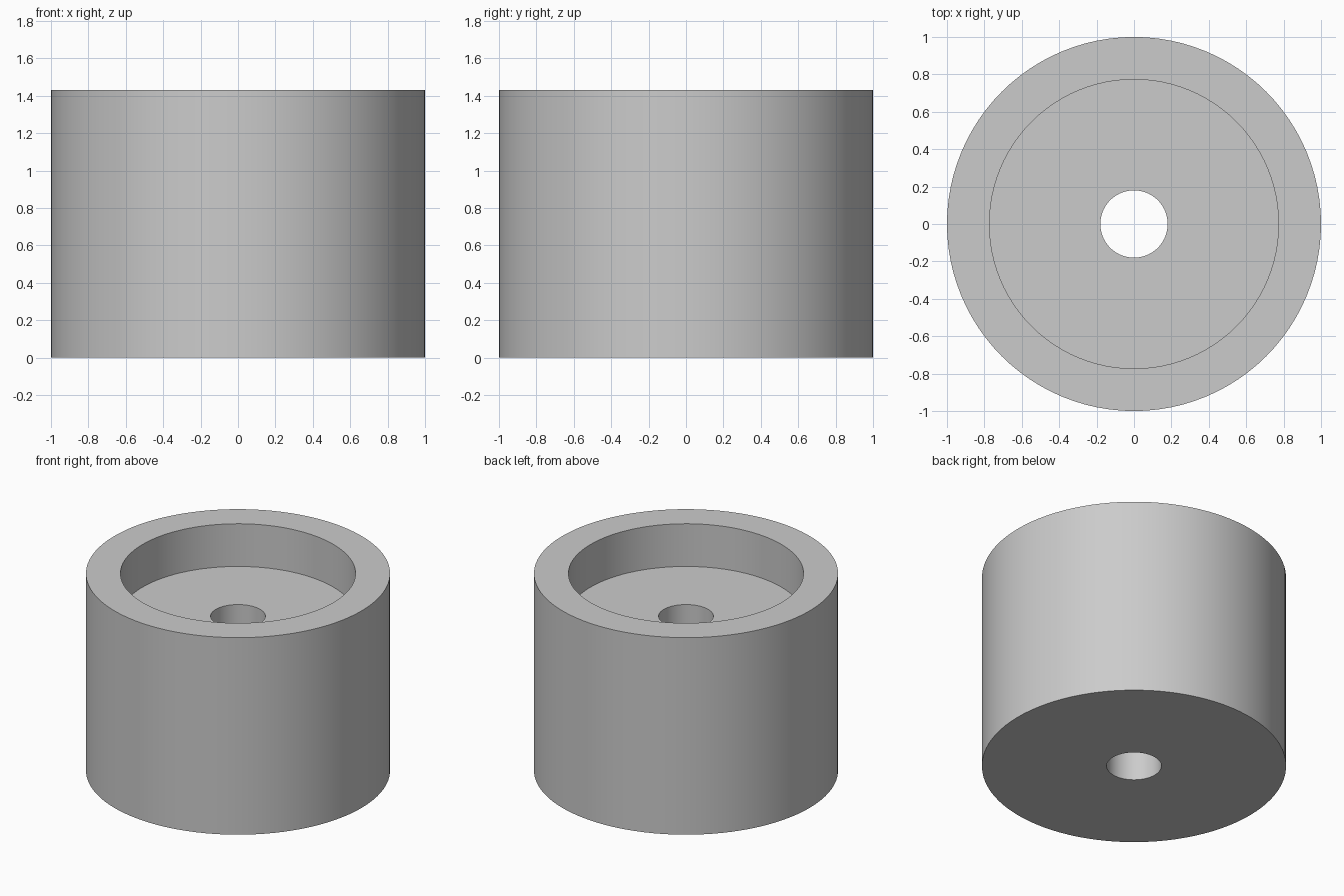
import bpy, bmesh, math

if "Cube" in bpy.data.objects:
    bpy.data.objects.remove(bpy.data.objects["Cube"])

SIDES = 96
# Closed (radius, height) section of the ring: outer wall, rim, recess, bore
SECTION = [(1.0, 0.0), (1.0, 1.43), (0.773, 1.43), (0.773, 1.12), (0.18, 1.12), (0.18, 0.0)]

grey = bpy.data.materials.new("plain grey")
grey.diffuse_color = (0.6, 0.6, 0.6, 1)
grey.use_nodes = True
grey.node_tree.nodes["Principled BSDF"].inputs["Base Color"].default_value = grey.diffuse_color

# Revolve the section into a recessed bushing
bm = bmesh.new()
rings = []
for r, z in SECTION:
    rings.append([bm.verts.new((r * math.cos(2 * math.pi * i / SIDES),
                                r * math.sin(2 * math.pi * i / SIDES), z))
                  for i in range(SIDES)])
for k, low in enumerate(rings):
    high = rings[(k + 1) % len(rings)]
    for i in range(SIDES):
        j = (i + 1) % SIDES
        bm.faces.new((low[i], low[j], high[j], high[i]))
bmesh.ops.recalc_face_normals(bm, faces=bm.faces)

mesh = bpy.data.meshes.new("recessed_bushing")
bm.to_mesh(mesh)
bm.free()
mesh.materials.append(grey)
bushing = bpy.data.objects.new("recessed_bushing", mesh)
bpy.context.collection.objects.link(bushing)

# Smooth walls with sharp rims
bpy.context.view_layer.objects.active = bushing
bushing.select_set(True)
bpy.ops.object.shade_smooth_by_angle(angle=math.radians(30))
